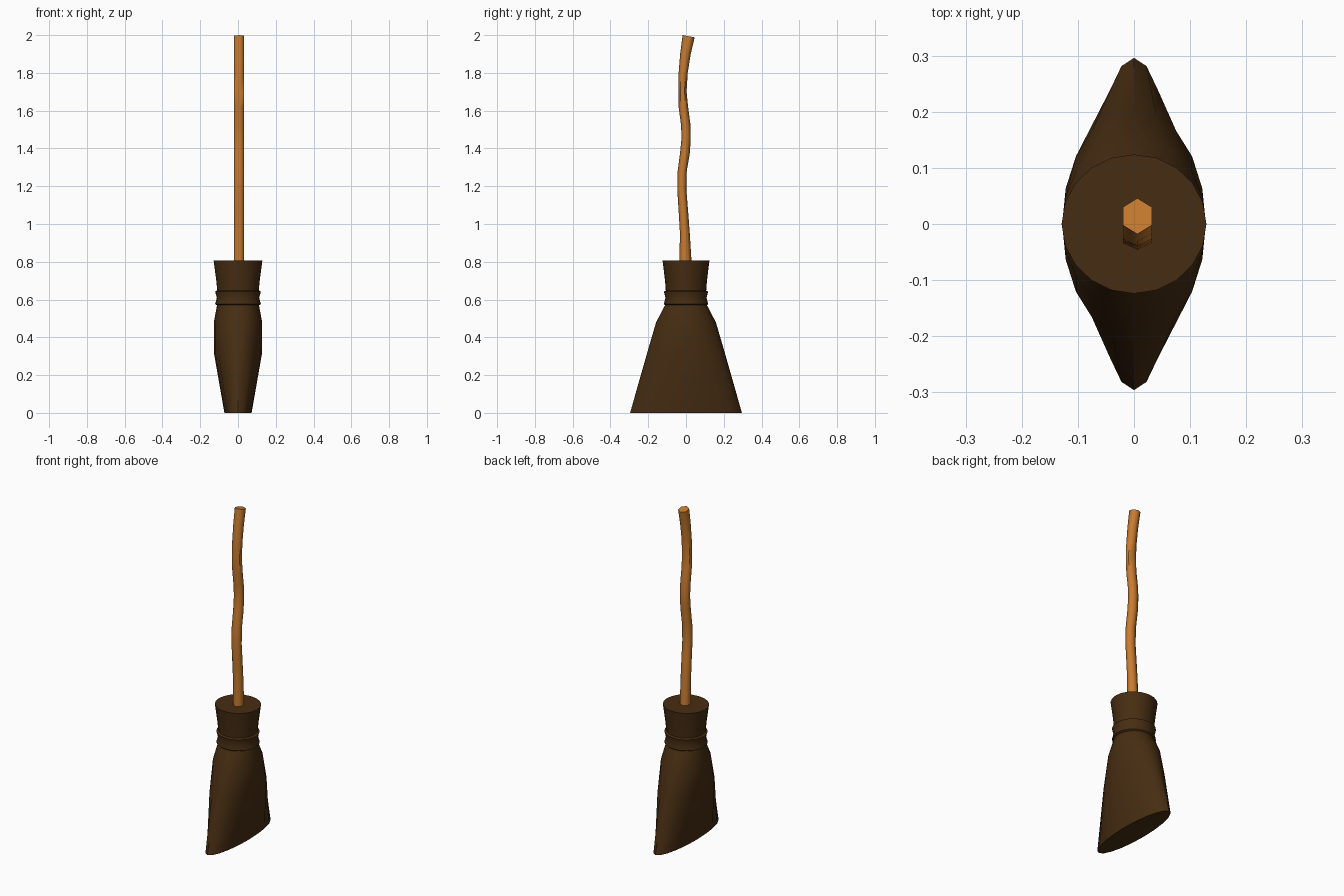
import bpy, bmesh, math

if "Cube" in bpy.data.objects:
    bpy.data.objects.remove(bpy.data.objects["Cube"])


def material(name, rgb):
    m = bpy.data.materials.new(name)
    m.diffuse_color = (*rgb, 1)
    m.use_nodes = True
    m.node_tree.nodes["Principled BSDF"].inputs["Base Color"].default_value = m.diffuse_color
    return m


def loft(name, rings, sides, mat, angle, tilt=0.0):
    """Stack of elliptical rings (z, cx, cy, rx, ry), capped at both ends."""
    bm = bmesh.new()
    loops = []
    for i, (z, cx, cy, rx, ry) in enumerate(rings):
        lean = tilt if i == len(rings) - 1 else 0
        loop = []
        for k in range(sides):
            a = math.pi / 2 + 2 * math.pi * k / sides
            dy = ry * math.sin(a)
            loop.append(bm.verts.new((cx + rx * math.cos(a), cy + dy, z - lean * (1 + dy / ry))))
        loops.append(loop)
    for lo, hi in zip(loops, loops[1:]):
        for k in range(sides):
            n = (k + 1) % sides
            bm.faces.new((lo[k], lo[n], hi[n], hi[k]))
    bm.faces.new(loops[0][::-1])
    bm.faces.new(loops[-1])
    bmesh.ops.recalc_face_normals(bm, faces=bm.faces)
    me = bpy.data.meshes.new(name)
    bm.to_mesh(me)
    bm.free()
    me.materials.append(mat)
    ob = bpy.data.objects.new(name, me)
    bpy.context.collection.objects.link(ob)
    bpy.ops.object.select_all(action='DESELECT')
    ob.select_set(True)
    bpy.context.view_layer.objects.active = ob
    bpy.ops.object.shade_smooth_by_angle(angle=math.radians(angle))
    return ob


wood = material("orange_wood", (0.58, 0.2, 0.03))
straw = material("dark_brown_straw", (0.062, 0.026, 0.006))

# Bristle head: flat flared foot, binding band, round collar
profile = [(0, 0.072, 0.296), (0.32, 0.128, 0.205), (0.48, 0.128, 0.158),
           (0.57, 0.111, 0.111), (0.576, 0.121, 0.117), (0.61, 0.112, 0.109),
           (0.642, 0.121, 0.117), (0.648, 0.110, 0.107), (0.70, 0.115, 0.111),
           (0.806, 0.129, 0.124)]
loft("bristle_head", [(z, 0, 0, rx, ry) for z, rx, ry in profile], 20, straw, 35)

# Crooked six-sided handle
path = [(0.76, -0.002, 0.034), (0.95, -0.006, 0.026), (1.07, -0.014, 0.025),
        (1.18, -0.022, 0.024), (1.28, -0.020, 0.024), (1.38, -0.005, 0.026),
        (1.46, 0.001, 0.024), (1.53, -0.002, 0.025), (1.62, -0.014, 0.025),
        (1.70, -0.019, 0.022), (1.80, -0.015, 0.024), (1.90, -0.003, 0.028),
        (2.0, 0.014, 0.032)]
loft("handle", [(z, 0.006, y, 0.03, ry) for z, y, ry in path], 6, wood, 65, 0.006)
